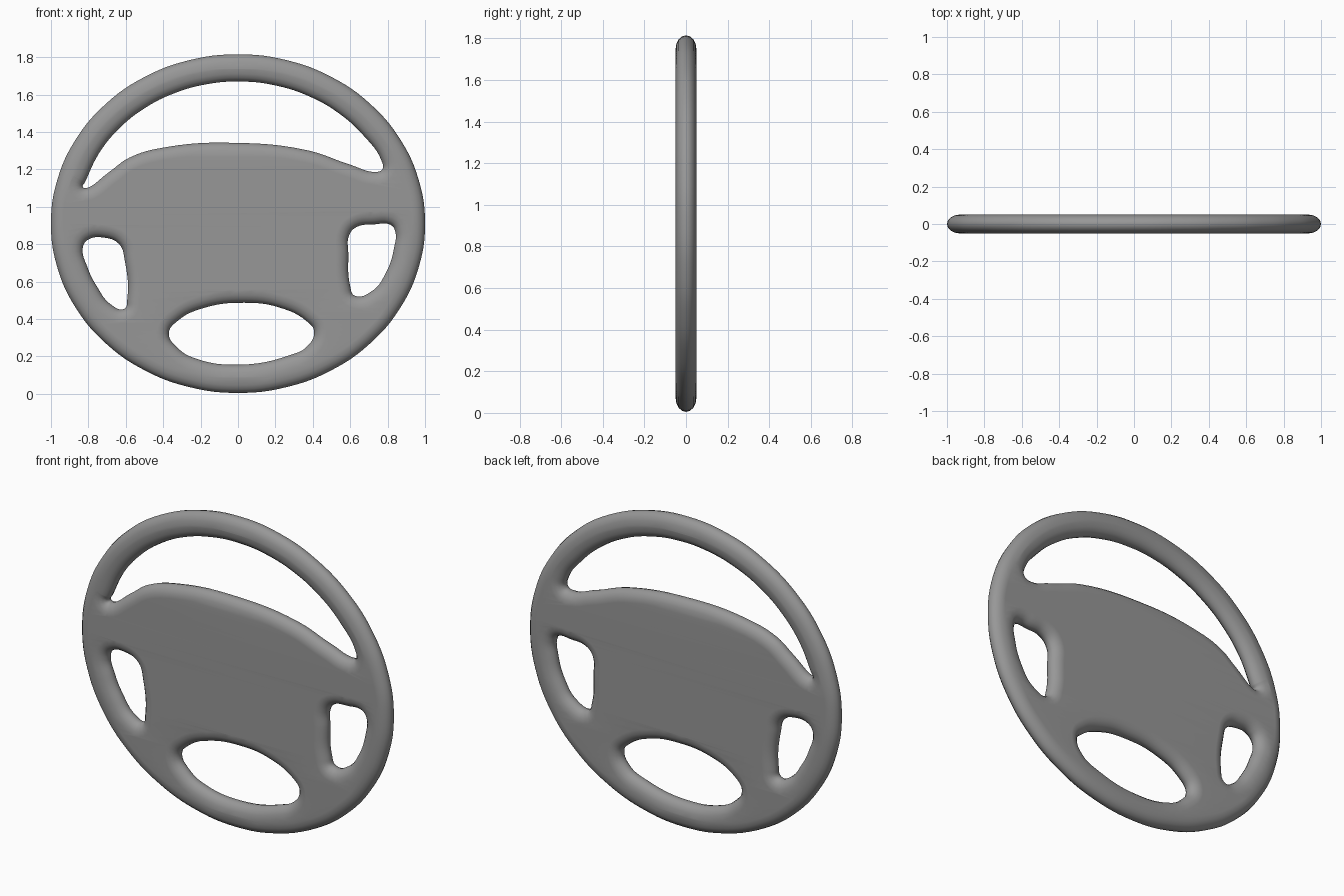
import bpy, bmesh, math

if "Cube" in bpy.data.objects:
    bpy.data.objects.remove(bpy.data.objects["Cube"])

CENTRE_Z = 0.91
ROUND = 0.066        # in-plane width of the rounded edge
HALF_DEPTH = 0.05    # half thickness of the wheel


def arc(rx, rz, a0, a1, n):
    """n points on an ellipse about the wheel centre, angles in degrees."""
    return [(rx * math.cos(math.radians(a0 + (a1 - a0) * i / (n - 1))),
             CENTRE_Z + rz * math.sin(math.radians(a0 + (a1 - a0) * i / (n - 1))))
            for i in range(n)]


# Outer rim outline
outer = arc(1.0, 0.905, 0, 345, 24)

# Upper opening: inner rim arc, then the top edge of the hub
upper = arc(0.855, 0.76, 26, 163, 12) + [
    (-0.83, 1.107), (-0.812, 1.1), (-0.69, 1.185), (-0.58, 1.263), (-0.39, 1.318),
    (-0.02, 1.342), (0.38, 1.3), (0.6, 1.225), (0.745, 1.187), (0.772, 1.2)]

# Left, right and lower openings
left = [(-0.83, 0.78), (-0.805, 0.822), (-0.715, 0.835), (-0.635, 0.8), (-0.605, 0.71),
        (-0.592, 0.505), (-0.607, 0.455), (-0.676, 0.475), (-0.755, 0.575), (-0.805, 0.677)]
right = [(0.595, 0.85), (0.634, 0.892), (0.73, 0.906), (0.81, 0.906), (0.837, 0.88),
         (0.833, 0.773), (0.787, 0.64), (0.72, 0.552), (0.623, 0.525), (0.6, 0.575),
         (0.59, 0.746)]
lower = [(-0.37, 0.323), (-0.323, 0.39), (-0.18, 0.46), (0.035, 0.487), (0.22, 0.462),
         (0.37, 0.386), (0.407, 0.334), (0.37, 0.254), (0.275, 0.206), (0.01, 0.156),
         (-0.23, 0.19), (-0.32, 0.243)]

# Filled, round-edged flat curve with all openings
curve = bpy.data.curves.new("wheel_outline", 'CURVE')
curve.dimensions = '2D'
curve.fill_mode = 'BOTH'
curve.resolution_u = 6
curve.bevel_depth = ROUND
curve.bevel_resolution = 3
curve.offset = -ROUND
for pts in (outer, upper, left, right, lower):
    s = curve.splines.new('BEZIER')
    s.bezier_points.add(len(pts) - 1)
    for bp, (x, z) in zip(s.bezier_points, pts):
        bp.co = (x, z, 0)
        bp.handle_left_type = bp.handle_right_type = 'AUTO'
    s.use_cyclic_u = True

wheel = bpy.data.objects.new("steering_wheel", curve)
bpy.context.collection.objects.link(wheel)
bpy.context.view_layer.objects.active = wheel
wheel.select_set(True)
bpy.ops.object.convert(target='MESH')
wheel = bpy.context.object

# Weld, stand upright, flatten the round edge to the wheel depth
bm = bmesh.new()
bm.from_mesh(wheel.data)
bmesh.ops.remove_doubles(bm, verts=bm.verts, dist=0.0005)
for v in bm.verts:
    x, y, z = v.co
    v.co = (x, -z * HALF_DEPTH / ROUND, y)
bmesh.ops.recalc_face_normals(bm, faces=bm.faces)
bm.to_mesh(wheel.data)
bm.free()
bpy.ops.object.shade_smooth_by_angle(angle=math.radians(50))

# Keep the flat hub faces evenly shaded
wn = wheel.modifiers.new("even_shading", 'WEIGHTED_NORMAL')
wn.keep_sharp = True

# Dark grey finish
mat = bpy.data.materials.new("dark_grey")
mat.diffuse_color = (0.31, 0.31, 0.31, 1)
mat.use_nodes = True
mat.node_tree.nodes["Principled BSDF"].inputs["Base Color"].default_value = mat.diffuse_color
wheel.data.materials.clear()
wheel.data.materials.append(mat)
for p in wheel.data.polygons:
    p.material_index = 0
